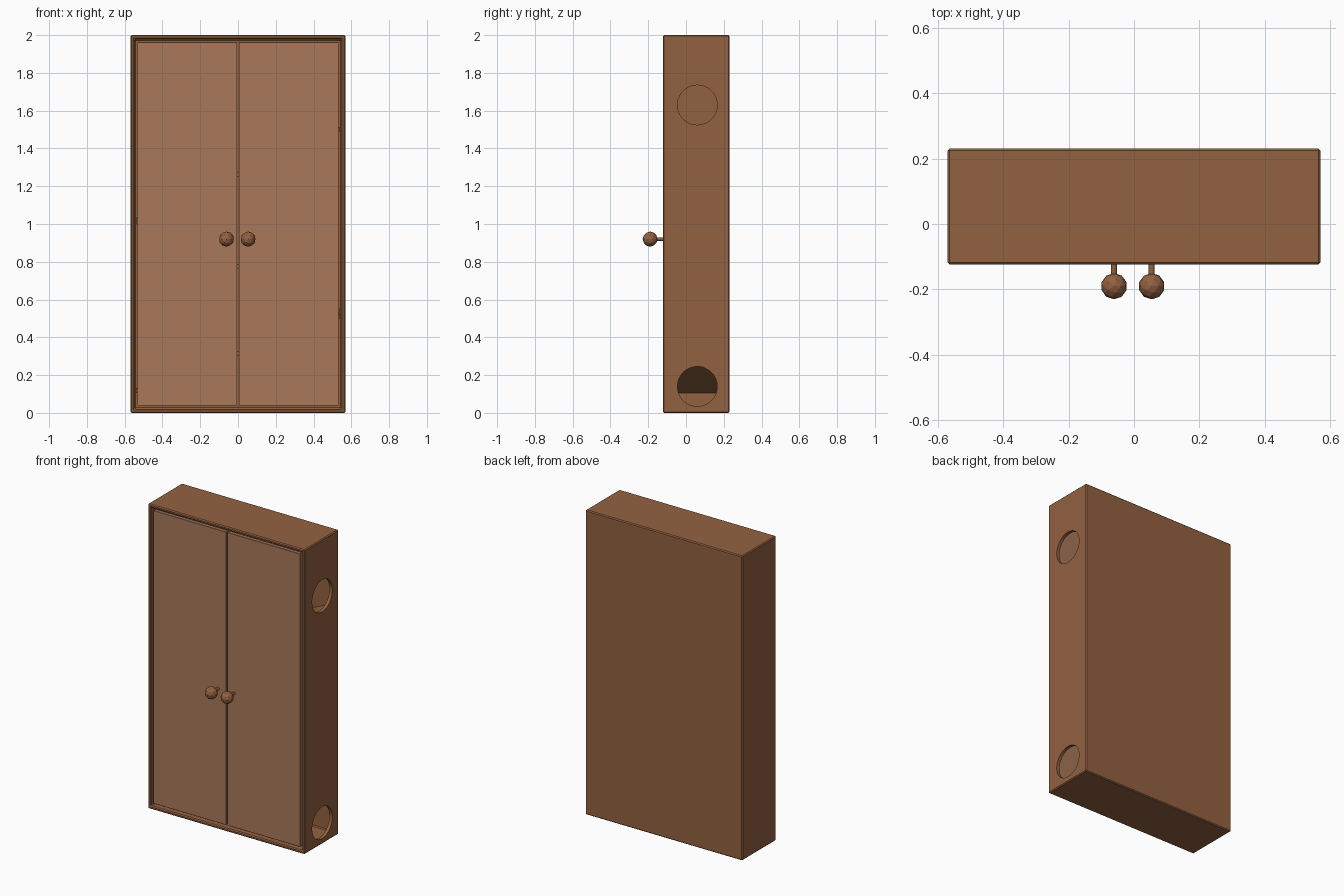
import bpy, bmesh, math
from mathutils import Matrix

if "Cube" in bpy.data.objects:
    bpy.data.objects.remove(bpy.data.objects["Cube"])


def material(name, rgb):
    m = bpy.data.materials.new(name)
    m.diffuse_color = (*rgb, 1)
    m.use_nodes = True
    m.node_tree.nodes["Principled BSDF"].inputs["Base Color"].default_value = m.diffuse_color
    return m


WOOD = material("wood", (0.29, 0.12, 0.053))
DOOR_WOOD = material("door_wood", (0.40, 0.19, 0.10))


def add(name, bm, mat):
    bmesh.ops.recalc_face_normals(bm, faces=bm.faces)
    me = bpy.data.meshes.new(name)
    bm.to_mesh(me)
    bm.free()
    me.materials.append(mat)
    ob = bpy.data.objects.new(name, me)
    bpy.context.collection.objects.link(ob)
    return ob


def box_bm(x0, x1, y0, y1, z0, z1):
    bm = bmesh.new()
    mat = Matrix.Translation(((x0 + x1) / 2, (y0 + y1) / 2, (z0 + z1) / 2))
    bmesh.ops.create_cube(bm, size=1, matrix=mat @ Matrix.Diagonal((x1 - x0, y1 - y0, z1 - z0, 1)))
    return bm


def bevel(ob, width):
    mod = ob.modifiers.new("bevel", 'BEVEL')
    mod.width = width
    mod.segments = 1


W, FRONT, BACK, H, T = 0.57, -0.123, 0.23, 2.0, 0.03

# Hollow carcass: open at the front
bm = box_bm(-W, W, FRONT, BACK, 0, H)
bm.normal_update()
front = next(f for f in bm.faces if f.normal.y < -0.9)
bmesh.ops.inset_region(bm, faces=[front], thickness=T)
res = bmesh.ops.extrude_discrete_faces(bm, faces=[front])
bmesh.ops.translate(bm, verts=res["faces"][0].verts, vec=(0, BACK - FRONT - T, 0))
carcass = add("carcass", bm, WOOD)
bevel(carcass, 0.006)

# Round openings in the right wall
for i, z in enumerate((0.14, 1.63)):
    bm = bmesh.new()
    bmesh.ops.create_cone(bm, cap_ends=True, segments=48, radius1=0.105, radius2=0.105, depth=0.2,
                          matrix=Matrix.Translation((W, 0.06, z)) @ Matrix.Rotation(math.pi / 2, 4, 'Y'))
    cutter = add(f"hole_cutter_{i + 1}", bm, WOOD)
    cutter.hide_render = True
    mod = carcass.modifiers.new("hole", 'BOOLEAN')
    mod.operation = 'DIFFERENCE'
    mod.solver = 'EXACT'
    mod.object = cutter

bpy.context.view_layer.objects.active = carcass
for mod in list(carcass.modifiers):
    bpy.ops.object.modifier_apply(modifier=mod.name)
for ob in [o for o in bpy.data.objects if o.name.startswith("hole_cutter")]:
    bpy.data.objects.remove(ob)

# Doors, knobs and stems, one set per side
for side, s, kx in (("left", -1, -0.061), ("right", 1, 0.054)):
    x0, x1 = sorted((s * 0.004, s * 0.533))
    door = add(f"{side}_door", box_bm(x0, x1, -0.117, -0.092, 0.038, 1.963), DOOR_WOOD)
    bevel(door, 0.002)

    bm = bmesh.new()
    bmesh.ops.create_icosphere(bm, subdivisions=2, radius=0.04,
                               matrix=Matrix.Translation((kx, -0.19, 0.92)))
    add(f"{side}_knob", bm, WOOD)

    bm = bmesh.new()
    bmesh.ops.create_cone(bm, cap_ends=True, segments=12, radius1=0.009, radius2=0.009, depth=0.06,
                          matrix=Matrix.Translation((kx, -0.14, 0.92)) @ Matrix.Rotation(math.pi / 2, 4, 'X'))
    add(f"{side}_knob_stem", bm, WOOD)

# Zigzag ramps inside, given by underside height at left and right walls
for i, (zl, zr) in enumerate(((0.105, 0.50), (1.0, 0.525), (1.01, 1.49))):
    bm = bmesh.new()
    xe, t = W - T, 0.025
    profile = [(-xe, zl), (xe, zr), (xe, zr + t), (-xe, zl + t)]
    face = bm.faces.new([bm.verts.new((x, -0.09, z)) for x, z in profile])
    res = bmesh.ops.extrude_face_region(bm, geom=[face])
    verts = [g for g in res["geom"] if isinstance(g, bmesh.types.BMVert)]
    bmesh.ops.translate(bm, verts=verts, vec=(0, 0.29, 0))
    add(f"inner_ramp_{i + 1}", bm, WOOD)
